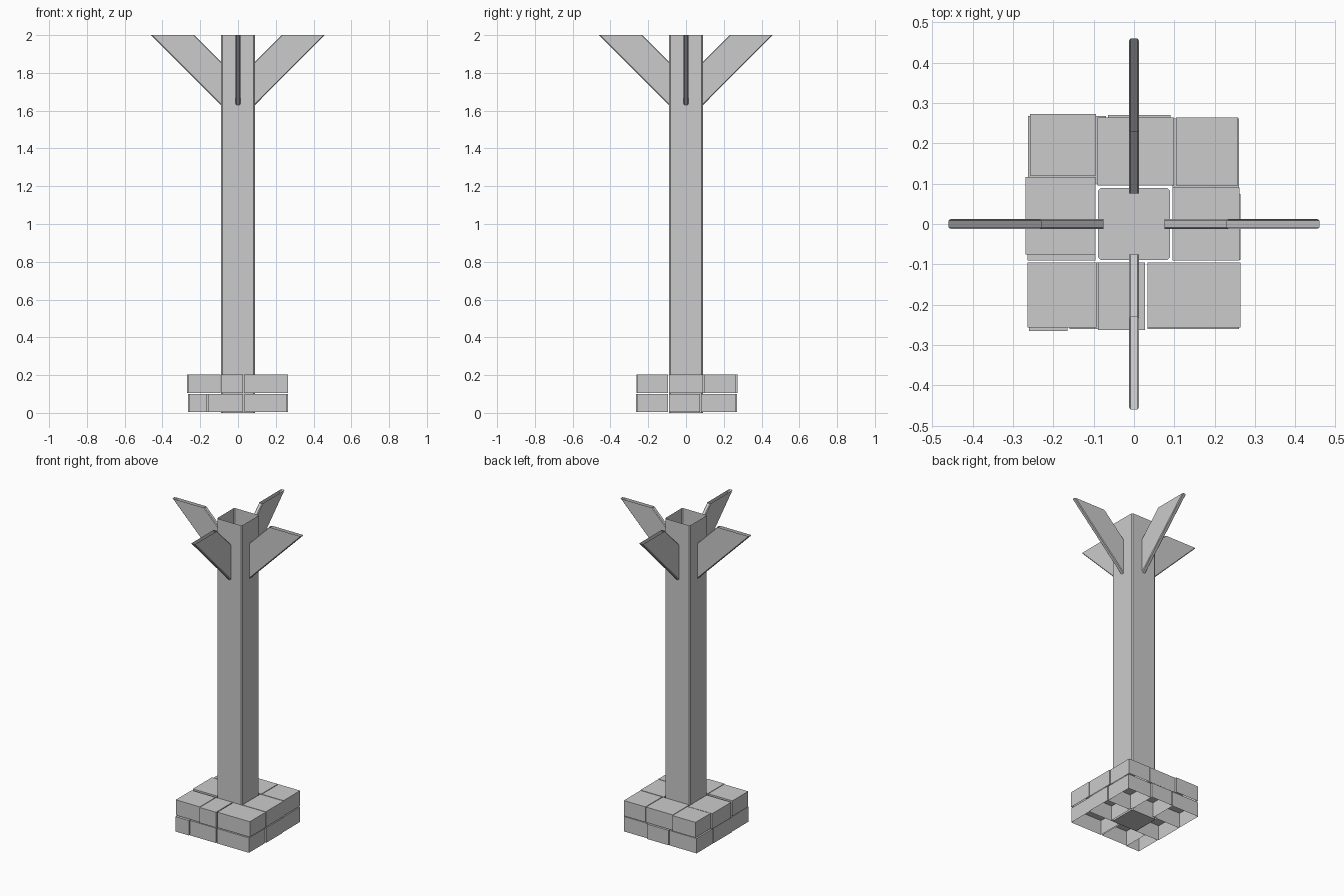
import bpy

if "Cube" in bpy.data.objects:
    bpy.data.objects.remove(bpy.data.objects["Cube"])

def make(name, verts, faces):
    me = bpy.data.meshes.new(name)
    me.from_pydata(verts, [], faces)
    me.update()
    ob = bpy.data.objects.new(name, me)
    bpy.context.collection.objects.link(ob)
    return ob

def chamfered(a0, a1, b0, b1, ca, cb):
    # counter-clockwise chamfered rectangle
    return [(a0 + ca, b0), (a1 - ca, b0), (a1, b0 + cb), (a1, b1 - cb),
            (a1 - ca, b1), (a0 + ca, b1), (a0, b1 - cb), (a0, b0 + cb)]

def ring_faces(n):
    return [(i, (i + 1) % n, n + (i + 1) % n, n + i) for i in range(n)]

# Hollow square post, open at the top, closed at the foot
P = 0.089
sec = chamfered(-P, P, -P, P, 0.006, 0.006)
make("post", [(x, y, z) for z in (0, 2) for x, y in sec],
     ring_faces(8) + [tuple(reversed(range(8)))])

# Four slanted braces, cut off level with the post top (open ends)
sec = chamfered(1.54, 1.77, -0.0125, 0.0125, 0.006, 0.004)
ends = [(0.075, t, 0.075 + c) for c, t in sec] + [(2 - c, t, 2) for c, t in sec]
for name, (cx, sy) in {"right": (1, 0), "back": (0, 1),
                       "left": (-1, 0), "front": (0, -1)}.items():
    vs = [(cx * x - sy * y, sy * x + cx * y, z) for x, y, z in ends]
    make("brace_" + name, vs, [f[::-1] for f in ring_faces(8)])

# Two courses of stone blocks around the foot, undersides left open
def block(name, x0, x1, y0, y1, z0, z1):
    vs = [(x, y, z) for z in (z0, z1)
          for x, y in ((x0, y0), (x1, y0), (x1, y1), (x0, y1))]
    make(name, vs, ring_faces(4) + [(4, 5, 6, 7)])

I = 0.095
lower = [
    (-0.260, -0.165, -0.265, -I), (-0.160, 0.026, -0.260, -I), (0.034, 0.260, -0.260, -I),
    (I, 0.264, -0.089, 0.074), (I, 0.260, 0.080, 0.262),
    (-0.065, 0.090, I, 0.270), (-0.263, -0.070, 0.100, 0.268),
    (-0.264, -I, -0.090, 0.095),
]
upper = [
    (-0.264, -0.093, -0.256, -I), (-0.089, 0.027, -0.263, -I), (0.033, 0.264, -0.257, -I),
    (I, 0.262, -0.091, 0.090), (0.104, 0.258, I, 0.264),
    (-0.090, 0.099, I, 0.264), (-0.258, -0.094, 0.120, 0.272),
    (-0.269, -I, -0.076, 0.117),
]
for course, blocks, z0, z1 in (("lower", lower, 0.004, 0.100), ("upper", upper, 0.105, 0.204)):
    for i, b in enumerate(blocks):
        block(f"{course}_block_{i + 1}", *b, z0, z1)
